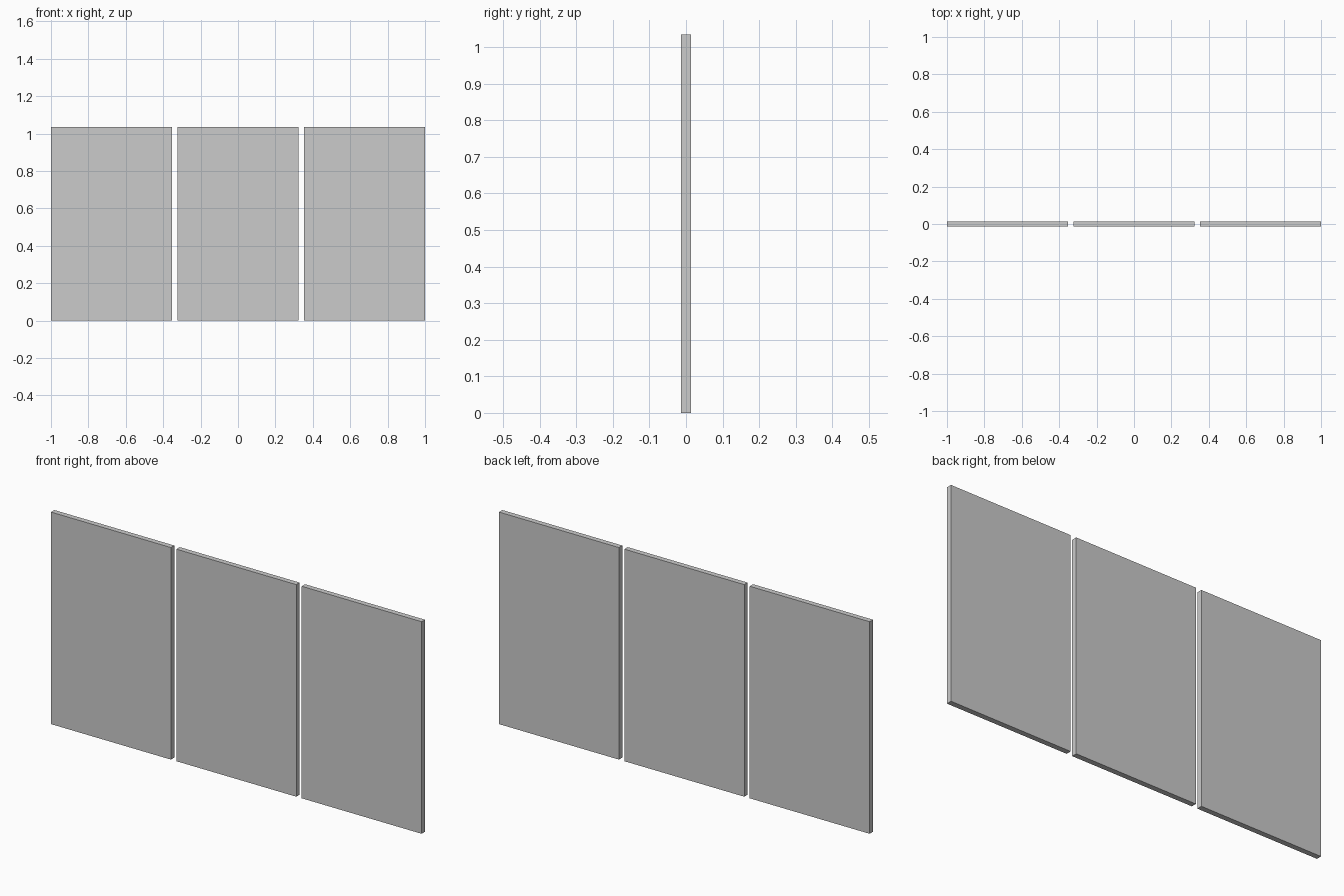
import bpy

if "Cube" in bpy.data.objects:
    bpy.data.objects.remove(bpy.data.objects["Cube"])

WIDTH, DEPTH, HEIGHT, GAP = 0.647, 0.026, 1.034, 0.0295


def panel(name, x):
    bpy.ops.mesh.primitive_cube_add(size=1, location=(x, 0, HEIGHT / 2))
    obj = bpy.context.object
    obj.name = name
    obj.scale = (WIDTH, DEPTH, HEIGHT)
    bpy.ops.object.transform_apply(location=False, rotation=False, scale=True)


# Three flat panels side by side with narrow gaps
for i, side in enumerate(("left", "middle", "right")):
    panel(side + "_panel", (i - 1) * (WIDTH + GAP))
